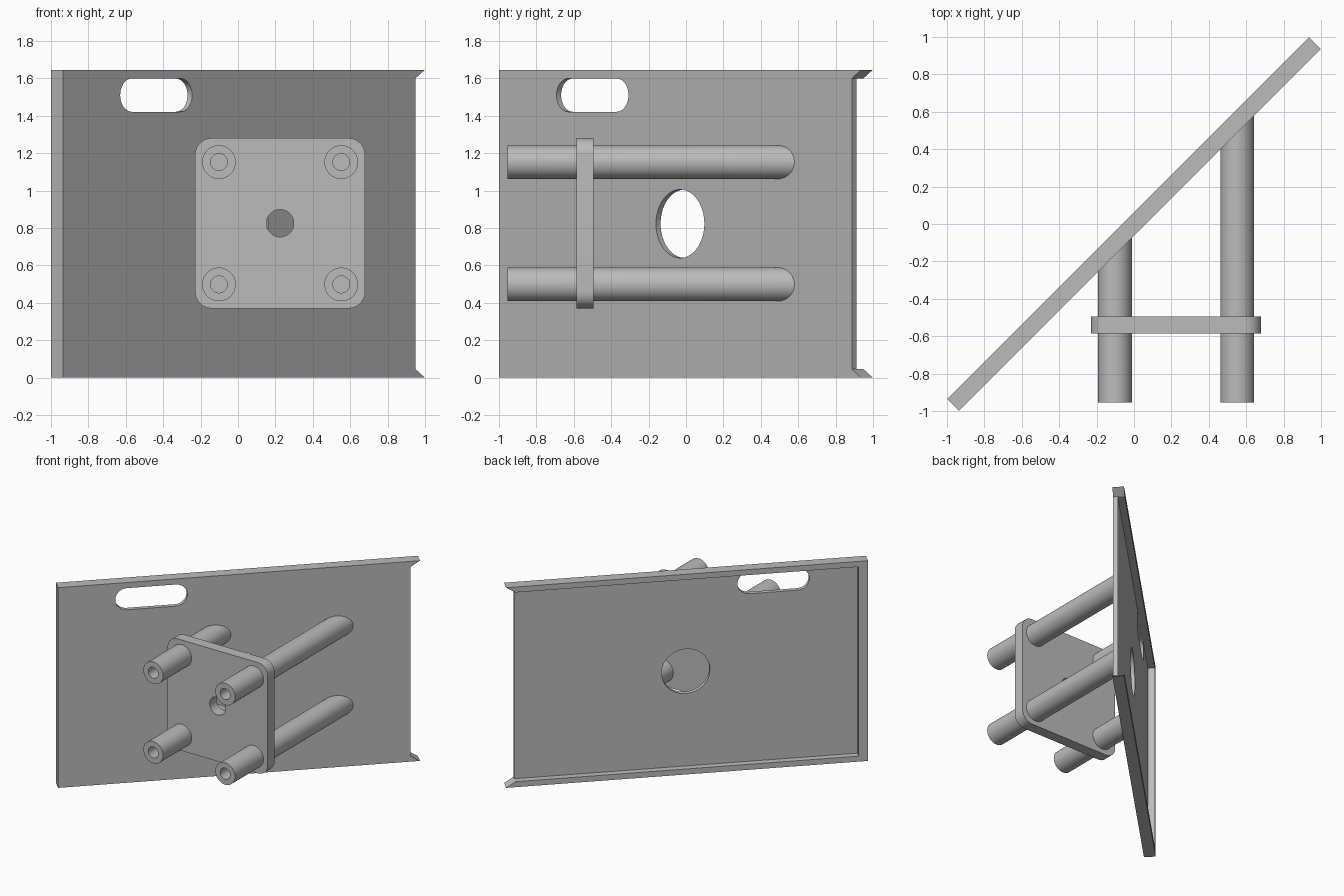
import bpy, bmesh, math

cube = bpy.data.objects.get("Cube")
if cube:
    bpy.data.objects.remove(cube, do_unlink=True)

grey = bpy.data.materials.new("plain grey")
grey.use_nodes = True
GREY = (0.5, 0.5, 0.5, 1)
grey.diffuse_color = GREY
grey.node_tree.nodes["Principled BSDF"].inputs["Base Color"].default_value = GREY

HEIGHT, MID = 1.645, 0.8225
HALF_LEN, HALF_THICK = 1.368, 0.0442
TILT = math.radians(45)
FRONT_OFFSET = HALF_THICK * math.sqrt(2)


def rounded(cx, cz, hx, hz, r, steps=12):
    """Rounded rectangle outline; becomes a slot or a circle when r fills it."""
    pts = []
    for q, (sx, sz) in enumerate([(1, 1), (-1, 1), (-1, -1), (1, -1)]):
        for i in range(steps + 1):
            a = (q + i / steps) * math.pi / 2
            p = (cx + sx * (hx - r) + r * math.cos(a), cz + sz * (hz - r) + r * math.sin(a))
            if all(math.dist(p, o) > 1e-5 for o in (pts[:1] + pts[-1:])):
                pts.append(p)
    return pts


def circle(cx, cz, r):
    return rounded(cx, cz, r, r, r)


def prism(name, pts, near, far, turn=0):
    """Extrude an x-z outline along y; far may be a function of x."""
    bm = bmesh.new()
    end = far if callable(far) else (lambda x: far)
    a = [bm.verts.new((x, near, z)) for x, z in pts]
    b = [bm.verts.new((x, end(x), z)) for x, z in pts]
    bm.faces.new(a)
    bm.faces.new(b)
    for i in range(len(pts)):
        j = (i + 1) % len(pts)
        bm.faces.new((a[i], a[j], b[j], b[i]))
    bmesh.ops.recalc_face_normals(bm, faces=bm.faces)
    mesh = bpy.data.meshes.new(name)
    bm.to_mesh(mesh)
    bm.free()
    mesh.materials.append(grey)
    obj = bpy.data.objects.new(name, mesh)
    obj.rotation_euler.z = turn
    bpy.context.collection.objects.link(obj)
    return obj


def activate(obj):
    bpy.ops.object.select_all(action="DESELECT")
    obj.select_set(True)
    bpy.context.view_layer.objects.active = obj


def cut(obj, cutter):
    cutter.hide_render = True
    activate(obj)
    mod = obj.modifiers.new("cut", "BOOLEAN")
    mod.operation, mod.solver, mod.object = "DIFFERENCE", "EXACT", cutter
    bpy.ops.object.modifier_apply(modifier=mod.name)
    bpy.data.objects.remove(cutter, do_unlink=True)


# Diagonal back panel with mitred flange ends on the open side
RIM_Z, RIM_X, SHEET = 0.045, 0.07, 0.035
L, inner = HALF_LEN, HALF_LEN - RIM_X
outline = [(-L, 0), (L, 0), (inner, RIM_Z), (inner, HEIGHT - RIM_Z), (L, HEIGHT), (-L, HEIGHT)]
panel = prism("back_panel", outline, -HALF_THICK, HALF_THICK, TILT)

# Shallow tray in the rear, then the handle slot and the round opening
tray = [(-inner, RIM_Z), (L + 1, RIM_Z), (L + 1, HEIGHT - RIM_Z), (-inner, HEIGHT - RIM_Z)]
cut(panel, prism("tray_cutter", tray, SHEET - HALF_THICK, 1, TILT))
cut(panel, prism("slot_cutter", rounded(-0.663, 1.51, 0.272, 0.089, 0.089), -1, 1, TILT))
cut(panel, prism("hole_cutter", circle(0, MID, 0.183), -1, 1, TILT))
parts = [panel]

# Square mounting plate with a centre hole
CX, CZ, SPREAD = 0.225, 0.825, 0.327
plate = prism("mounting_plate", rounded(CX, CZ, 0.455, 0.455, 0.09), -0.585, -0.495)
cut(plate, prism("centre_cutter", circle(CX, CZ, 0.073), -1, 0))
parts.append(plate)

# Four bored rods that end flush on the slanted panel
FRONT = -0.955
for side, sx in (("right", -1), ("left", 1)):
    for level, sz in (("lower", -1), ("upper", 1)):
        x, z = CX + sx * SPREAD, CZ + sz * SPREAD
        rod = prism(f"{side}_{level}_rod", circle(x, z, 0.09), FRONT, lambda px: px - FRONT_OFFSET)
        cut(rod, prism("bore_cutter", circle(x, z, 0.045), FRONT - 0.1, FRONT + 0.9))
        parts.append(rod)

for obj in parts:
    activate(obj)
    bpy.ops.object.shade_smooth_by_angle(angle=math.radians(30))
